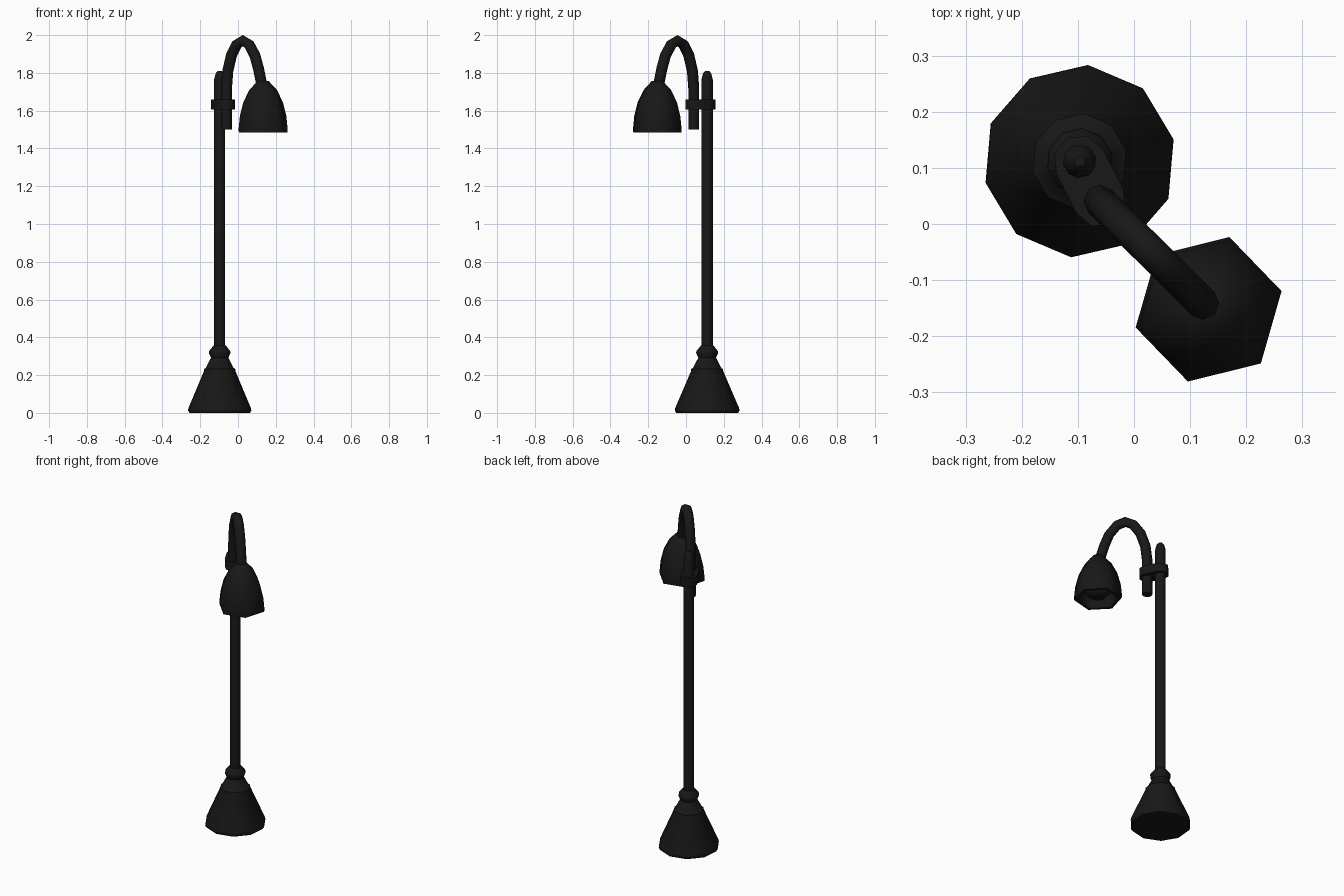
import bpy, bmesh
from math import cos, sin, pi, radians, atan2
from mathutils import Vector

if "Cube" in bpy.data.objects:
    bpy.data.objects.remove(bpy.data.objects["Cube"])

black = bpy.data.materials.new("black_metal")
black.diffuse_color = (0.009, 0.009, 0.009, 1)
black.use_nodes = True
black.node_tree.nodes["Principled BSDF"].inputs["Base Color"].default_value = black.diffuse_color


def finish(obj, angle=50):
    obj.data.materials.append(black)
    bpy.ops.object.select_all(action='DESELECT')
    obj.select_set(True)
    bpy.context.view_layer.objects.active = obj
    if obj.type == 'CURVE':
        bpy.ops.object.convert(target='MESH')
    bpy.ops.object.shade_smooth_by_angle(angle=radians(angle))
    bpy.context.view_layer.objects.active.name = obj.name


def from_bmesh(name, bm, angle=50):
    bmesh.ops.recalc_face_normals(bm, faces=bm.faces)
    me = bpy.data.meshes.new(name)
    bm.to_mesh(me)
    bm.free()
    obj = bpy.data.objects.new(name, me)
    bpy.context.collection.objects.link(obj)
    finish(obj, angle)


def lathe(name, center, profile, sides, phase=0, angle=50):
    """Stack of polygon rings from (radius, z) pairs, capped at both ends."""
    bm = bmesh.new()
    rings = []
    for r, z in profile:
        rings.append([bm.verts.new((center[0] + r * cos(radians(phase) + 2 * pi * i / sides),
                                    center[1] + r * sin(radians(phase) + 2 * pi * i / sides), z))
                      for i in range(sides)])
    for a, b in zip(rings, rings[1:]):
        for i in range(sides):
            j = (i + 1) % sides
            bm.faces.new((a[i], a[j], b[j], b[i]))
    bm.faces.new(rings[0])
    bm.faces.new(rings[-1])
    from_bmesh(name, bm, angle)


POLE = (-0.097, 0.112)
ARM = (-0.061, 0.041)
LAMP = (0.133, -0.152)

# flared base with rim and collar
lathe("base", POLE, [(0.164, 0), (0.172, 0.012), (0.17, 0.025), (0.085, 0.222), (0.085, 0.232),
                     (0.076, 0.237), (0.047, 0.292), (0.059, 0.318), (0.057, 0.327),
                     (0.034, 0.356)], 10, 13)

# upright with tapered cap
lathe("pole", POLE, [(0.03, 0.33), (0.03, 1.765), (0.022, 1.797), (0.01, 1.811)], 10, 13)

# hooked arm
curve = bpy.data.curves.new("arm", 'CURVE')
curve.dimensions = '3D'
curve.bevel_depth = 0.029
curve.bevel_resolution = 2
curve.use_fill_caps = True
path = [(0, 1.5), (0, 1.72), (0.01, 1.81), (0.037, 1.893), (0.077, 1.951), (0.122, 1.971),
        (0.168, 1.951), (0.212, 1.893), (0.24, 1.82), (0.264, 1.735)]
spline = curve.splines.new('POLY')
spline.points.add(len(path) - 1)
heading = (Vector(LAMP) - Vector(ARM)).normalized()
for p, (s, z) in zip(spline.points, path):
    p.co = (ARM[0] + heading.x * s, ARM[1] + heading.y * s, z, 1)
arm = bpy.data.objects.new("arm", curve)
bpy.context.collection.objects.link(arm)
finish(arm)

# clamp joining the pole and the arm
bm = bmesh.new()
turn = atan2(ARM[1] - POLE[1], ARM[0] - POLE[0])
loop = []
for center, start in ((ARM, turn - pi / 2), (POLE, turn + pi / 2)):
    for i in range(5):
        a = start + pi * i / 4
        loop.append(bm.verts.new((center[0] + 0.047 * cos(a), center[1] + 0.047 * sin(a), 1.607)))
face = bm.faces.new(loop)
top = bmesh.ops.extrude_face_region(bm, geom=[face])["geom"]
bmesh.ops.translate(bm, vec=(0, 0, 0.053),
                    verts=[g for g in top if isinstance(g, bmesh.types.BMVert)])
from_bmesh("clamp", bm)

# six-sided lamp shade, hollow underneath
lathe("lamp_shade", LAMP, [(0.03, 1.757), (0.075, 1.71), (0.108, 1.645), (0.127, 1.57),
                           (0.134, 1.5), (0.132, 1.485), (0.114, 1.485), (0.106, 1.54),
                           (0.075, 1.6)], 6, 14, 65)

# bulb inside the shade
lathe("bulb", LAMP, [(0.045, 1.605), (0.072, 1.56), (0.07, 1.525), (0.045, 1.5)], 8, 14)
